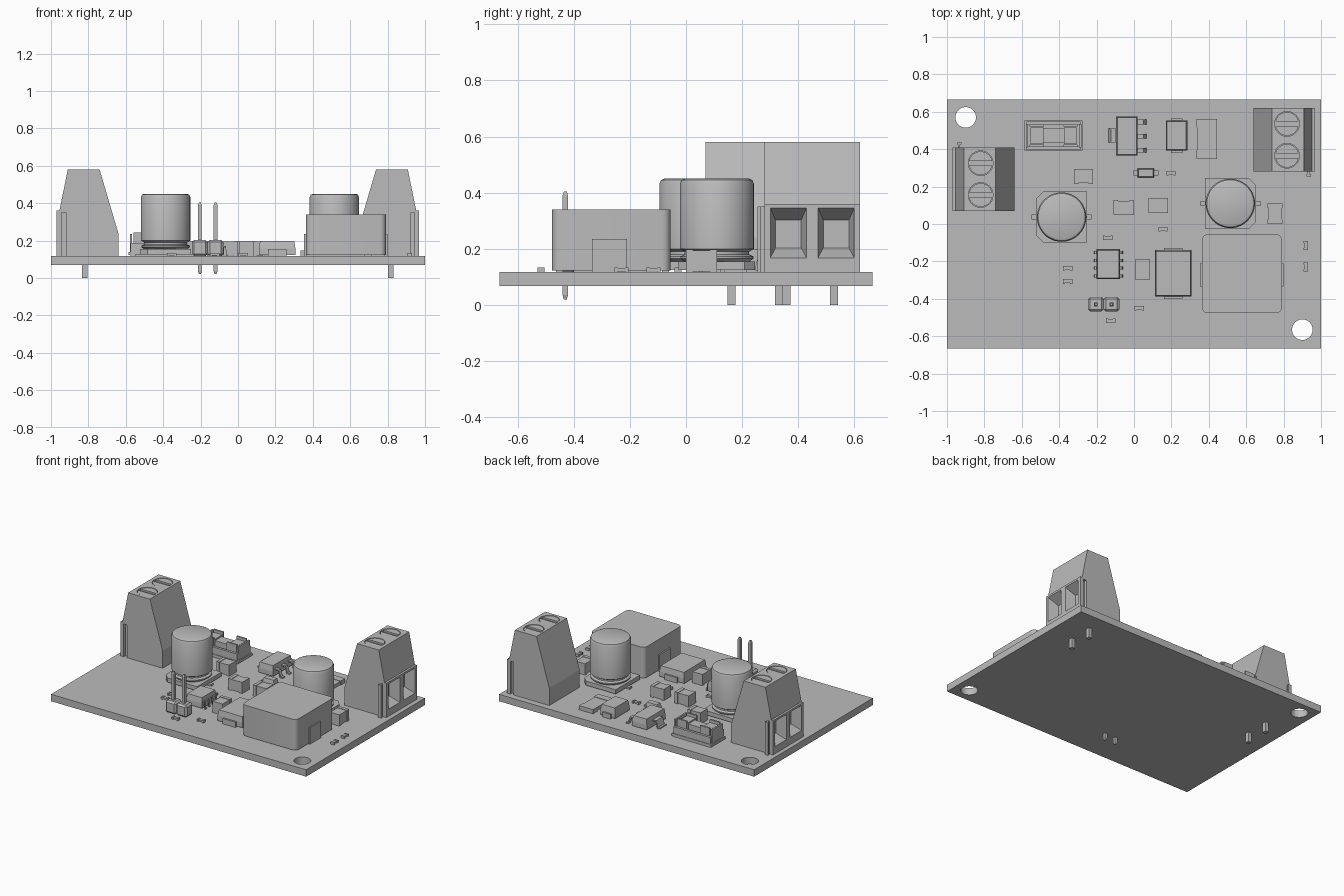
import bpy, bmesh, math
from mathutils import Matrix, Vector

cube = bpy.data.objects.get("Cube")
if cube:
    bpy.data.objects.remove(cube, do_unlink=True)

grey = bpy.data.materials.new("plain grey")
grey.use_nodes = True
COLOUR = (0.5, 0.5, 0.5, 1)
grey.diffuse_color = COLOUR
grey.node_tree.nodes["Principled BSDF"].inputs["Base Color"].default_value = COLOUR
TOP = 0.117  # upper surface of the board


def finish(name, bm, smooth=False):
    bmesh.ops.recalc_face_normals(bm, faces=bm.faces)
    mesh = bpy.data.meshes.new(name)
    bm.to_mesh(mesh)
    bm.free()
    mesh.materials.append(grey)
    ob = bpy.data.objects.new(name, mesh)
    bpy.context.collection.objects.link(ob)
    if smooth:
        bpy.ops.object.select_all(action='DESELECT')
        ob.select_set(True)
        bpy.context.view_layer.objects.active = ob
        bpy.ops.object.shade_smooth_by_angle(angle=math.radians(35))
    return ob


def add_box(bm, x0, x1, y0, y1, z0, z1):
    mat = Matrix.Translation(((x0 + x1) / 2, (y0 + y1) / 2, (z0 + z1) / 2)) \
        @ Matrix.Diagonal((x1 - x0, y1 - y0, z1 - z0, 1))
    return bmesh.ops.create_cube(bm, size=1, matrix=mat)["verts"]


def boxes(name, *spans):
    bm = bmesh.new()
    for s in spans:
        add_box(bm, *s)
    return finish(name, bm)


def add_prism(bm, points, direction):
    face = bm.faces.new([bm.verts.new(p) for p in points])
    out = bmesh.ops.extrude_face_region(bm, geom=[face])["geom"]
    bmesh.ops.translate(bm, vec=Vector(direction),
                        verts=[g for g in out if isinstance(g, bmesh.types.BMVert)])


def add_cylinder(bm, x, y, z0, z1, r, segments=40):
    bmesh.ops.create_cone(bm, cap_ends=True, segments=segments, radius1=r, radius2=r, depth=z1 - z0,
                          matrix=Matrix.Translation((x, y, (z0 + z1) / 2)))


def cut(ob, *cutters):
    # apply the cutters, then discard them
    for c in cutters:
        c.hide_render = True
        mod = ob.modifiers.new("cut", 'BOOLEAN')
        mod.object, mod.solver = c, 'EXACT'
    bpy.context.view_layer.update()
    result = bpy.data.meshes.new_from_object(ob.evaluated_get(bpy.context.evaluated_depsgraph_get()))
    ob.modifiers.clear()
    ob.data = result
    for c in cutters:
        bpy.data.objects.remove(c, do_unlink=True)


# circuit board with two mounting holes
board = boxes("board", (-1, 1, -0.665, 0.665, 0.068, TOP))
bm = bmesh.new()
add_cylinder(bm, -0.9, 0.57, 0, 0.2, 0.055)
add_cylinder(bm, 0.9, -0.565, 0, 0.2, 0.055)
cut(board, finish("hole_cutter", bm))


def terminal_block(side, x, y, turn):
    # housing extruded from its side profile, wire entries face +x before turning
    profile = [(0.165, TOP), (0.165, 0.36), (0.15, 0.36), (0.105, 0.58),
               (-0.065, 0.58), (-0.165, 0.24), (-0.165, TOP)]
    bm = bmesh.new()
    add_prism(bm, [(px, -0.17, pz) for px, pz in profile], (0, 0.34, 0))
    body = finish(side + "_terminal_housing", bm)
    bores, funnels = bmesh.new(), bmesh.new()
    metal, pins = bmesh.new(), bmesh.new()
    for s in (-0.085, 0.085):
        add_cylinder(bores, 0.015, s, 0.56, 0.65, 0.066)
        add_cylinder(metal, 0.015, s, 0.55, 0.566, 0.064)
        for edge in (-1, 1):
            # screw head halves either side of the slot
            half = [(0.015 + 0.063 * math.cos(a), s + edge * 0.063 * math.sin(a), 0.56)
                    for a in [0.2 + (math.pi - 0.4) * i / 14 for i in range(15)]]
            add_prism(metal, half, (0, 0, 0.018))
        # tapered wire entry
        for v in add_box(funnels, 0.095, 0.175, s - 0.067, s + 0.067, 0.163, 0.352):
            if v.co.x < 0.13:
                v.co.y = s + (v.co.y - s) * 0.68
                v.co.z = 0.248 + (v.co.z - 0.248) * 0.52
        add_box(pins, 0, 0.028, s - 0.021, s + 0.007, 0, TOP + 0.02)
    groove = boxes("groove_cutter", (0.115, 0.14, 0.15, 0.18, 0.1, 0.35))
    cut(body, finish("bore_cutter", bores), finish("funnel_cutter", funnels), groove)
    rib = boxes(side + "_terminal_rib", (0.125, 0.135, -0.19, -0.165, TOP, 0.35),
                (0.118, 0.142, -0.196, -0.184, TOP, 0.35))
    parts = [body, rib, finish(side + "_terminal_screws", metal),
             finish(side + "_terminal_pins", pins)]
    for ob in parts:
        ob.location = (x, y, 0)
        ob.rotation_euler.z = turn


terminal_block("left", 0.803, 0.45, 0)
terminal_block("right", -0.805, 0.24, math.pi)


def can_capacitor(name, x, y, flip):
    # lathed can with a crimped groove
    profile = [(0, 0.15), (0.11, 0.15), (0.13, 0.165), (0.13, 0.173), (0.115, 0.18), (0.115, 0.19),
               (0.132, 0.2), (0.132, 0.432), (0.126, 0.445), (0.115, 0.45), (0, 0.45)]
    bm = bmesh.new()
    verts = [bm.verts.new((r, 0, z)) for r, z in profile]
    edges = [bm.edges.new(p) for p in zip(verts, verts[1:])]
    bmesh.ops.spin(bm, geom=verts + edges, axis=(0, 0, 1), cent=(0, 0, 0), steps=48, angle=math.tau)
    bmesh.ops.remove_doubles(bm, verts=bm.verts, dist=1e-5)
    finish(name + "_can", bm, True).location = (x, y, 0)
    # square base with two clipped corners
    a, c = 0.136, 0.098
    bm = bmesh.new()
    outline = [(-a, -a), (c, -a), (a, -c), (a, c), (c, a), (-a, a)]
    add_prism(bm, [(x + flip * px, y + py, TOP + 0.008) for px, py in outline], (0, 0, 0.03))
    add_box(bm, x - 0.16, x + 0.16, y - 0.013, y + 0.013, TOP, TOP + 0.012)
    finish(name + "_base", bm)


can_capacitor("input_capacitor", -0.387, 0.037, -1)
can_capacitor("output_capacitor", 0.515, 0.11, 1)


def rounded_block(name, x0, x1, y0, y1, z0, z1, radius):
    bm = bmesh.new()
    add_box(bm, x0, x1, y0, y1, z0, z1)
    upright = [e for e in bm.edges if abs(e.verts[0].co.z - e.verts[1].co.z) > 0.01]
    bmesh.ops.bevel(bm, geom=upright, offset=radius, segments=5, profile=0.5, affect='EDGES')
    return finish(name, bm, True)


# power inductor with end terminals
rounded_block("inductor_body", 0.364, 0.79, -0.477, -0.055, TOP + 0.005, 0.34, 0.03)
boxes("inductor_terminals", *[(x - 0.008, x + 0.008, -0.335, -0.21, TOP, 0.235) for x in (0.362, 0.79)])


def chip(name, x0, x1, y0, y1, z1, taper=0.012):
    # moulded package, drafted above its mid line
    bm = bmesh.new()
    mid = TOP + (z1 - TOP) * 0.5
    add_box(bm, x0, x1, y0, y1, TOP + 0.006, mid)
    cx, cy = (x0 + x1) / 2, (y0 + y1) / 2
    for v in add_box(bm, x0, x1, y0, y1, mid, z1):
        if v.co.z > mid + 0.001:
            v.co.x -= math.copysign(taper, v.co.x - cx)
            v.co.y -= math.copysign(taper, v.co.y - cy)
    finish(name, bm)


def gull_lead(bm, x, y, out, reach, width):
    # bent lead running from the package side down to the board
    t, h = 0.008, 0.045
    path = [(0, h), (0.4, h), (0.65, 0), (1, 0), (1, t), (0.75, t), (0.5, h + t), (0, h + t)]
    add_prism(bm, [(x + out * reach * u, y - width / 2, TOP + z) for u, z in path], (0, width, 0))


# controller chip
chip("controller_body", -0.2, -0.075, -0.295, -0.135, 0.195, 0.006)
bm = bmesh.new()
for i in range(4):
    for x, out in ((-0.2, -1), (-0.075, 1)):
        gull_lead(bm, x, -0.278 + 0.042 * i, out, 0.02, 0.016)
finish("controller_leads", bm)

# regulator with a heat tab
chip("regulator_body", -0.095, 0.02, 0.365, 0.575, 0.195, 0.006)
bm = bmesh.new()
gull_lead(bm, -0.095, 0.472, -1, 0.055, 0.075)
for y in (0.395, 0.47, 0.545):
    gull_lead(bm, 0.02, y, 1, 0.062, 0.025)
finish("regulator_leads", bm)

# diodes
chip("power_diode_body", 0.112, 0.307, -0.388, -0.14, 0.198, 0.006)
boxes("power_diode_leads", (0.16, 0.26, -0.4, -0.128, TOP, 0.155))
chip("small_diode_body", 0.17, 0.285, 0.392, 0.553, 0.195, 0.006)
boxes("small_diode_leads", (0.197, 0.258, 0.38, 0.565, TOP, 0.15))
chip("signal_diode_body", 0.02, 0.107, 0.248, 0.297, 0.16, 0.005)
boxes("signal_diode_leads", (-0.003, 0.13, 0.26, 0.285, TOP, 0.13))

# pin header
boxes("header_body", *[(x - 0.042, x + 0.042, -0.468, -0.39, TOP, 0.203) for x in (-0.204, -0.12)])
for ob in [bpy.data.objects["header_body"]]:
    bev = ob.modifiers.new("clipped corners", 'BEVEL')
    bev.width, bev.segments = 0.012, 1
bm = bmesh.new()
for x in (-0.204, -0.12):
    for v in add_box(bm, x - 0.01, x + 0.01, -0.44, -0.42, 0.035, 0.39):
        pass
    for z, r1, r2 in ((0.0275, 0.007, 0.014), (0.3965, 0.014, 0.007)):
        bmesh.ops.create_cone(bm, cap_ends=True, segments=4, radius1=r1, radius2=r2, depth=0.015,
                              matrix=Matrix.Translation((x, -0.43, z)) @ Matrix.Rotation(math.pi / 4, 4, 'Z'))
finish("header_pins", bm)

# fuse in its clip holder
boxes("fuse_holder", (-0.585, -0.275, 0.392, 0.553, TOP + 0.005, 0.14),
      *[(-0.575, -0.285, y - 0.009, y + 0.009, TOP, 0.188) for y in (0.405, 0.54)])
boxes("fuse", (-0.5, -0.36, 0.435, 0.51, 0.15, 0.215),
      (-0.553, -0.485, 0.428, 0.517, 0.145, 0.225), (-0.375, -0.307, 0.428, 0.517, 0.145, 0.225))
boxes("fuse_clips", *[(x - 0.038, x + 0.038, y - 0.006, y + 0.006, 0.14, 0.243)
                      for x in (-0.52, -0.34) for y in (0.418, 0.527)],
      *[(x - 0.006, x + 0.006, 0.41, 0.535, 0.14, 0.235) for x in (-0.572, -0.288)])


def passive(name, x, y, w, d, h):
    # ceramic body with slightly larger end caps along the longer axis
    along_x = w > d
    n = 0.22 * max(w, d)
    g = 0.003
    if along_x:
        caps = [(x - w / 2, x - w / 2 + n), (x + w / 2 - n, x + w / 2)]
        ends = [(a, b, y - d / 2, y + d / 2, TOP, TOP + h) for a, b in caps]
        core = (x - w / 2 + n, x + w / 2 - n, y - d / 2 + g, y + d / 2 - g, TOP + g, TOP + h - g)
    else:
        caps = [(y - d / 2, y - d / 2 + n), (y + d / 2 - n, y + d / 2)]
        ends = [(x - w / 2, x + w / 2, a, b, TOP, TOP + h) for a, b in caps]
        core = (x - w / 2 + g, x + w / 2 - g, y - d / 2 + n, y + d / 2 - n, TOP + g, TOP + h - g)
    boxes(name, core, *ends)


# ceramic capacitors, then resistors
for i, (x, y, w, d) in enumerate([(-0.27, 0.255, 0.1, 0.08), (-0.055, 0.087, 0.11, 0.08),
                                  (0.13, 0.098, 0.105, 0.08), (0.755, 0.055, 0.08, 0.11),
                                  (0.045, -0.243, 0.08, 0.105)]):
    passive(f"ceramic_capacitor_{i + 1}", x, y, w, d, 0.08)
passive("flat_resistor", 0.39, 0.455, 0.11, 0.215, 0.03)
for i, (x, y) in enumerate([(-0.14, -0.073), (0.155, -0.028), (-0.355, -0.237), (-0.355, -0.307),
                            (-0.125, -0.517), (0.028, -0.45), (0.198, 0.272)]):
    passive(f"resistor_{i + 1}", x, y, 0.05, 0.025, 0.017)
for i, y in enumerate((-0.115, -0.23)):
    passive(f"edge_resistor_{i + 1}", 0.918, y, 0.025, 0.05, 0.017)
